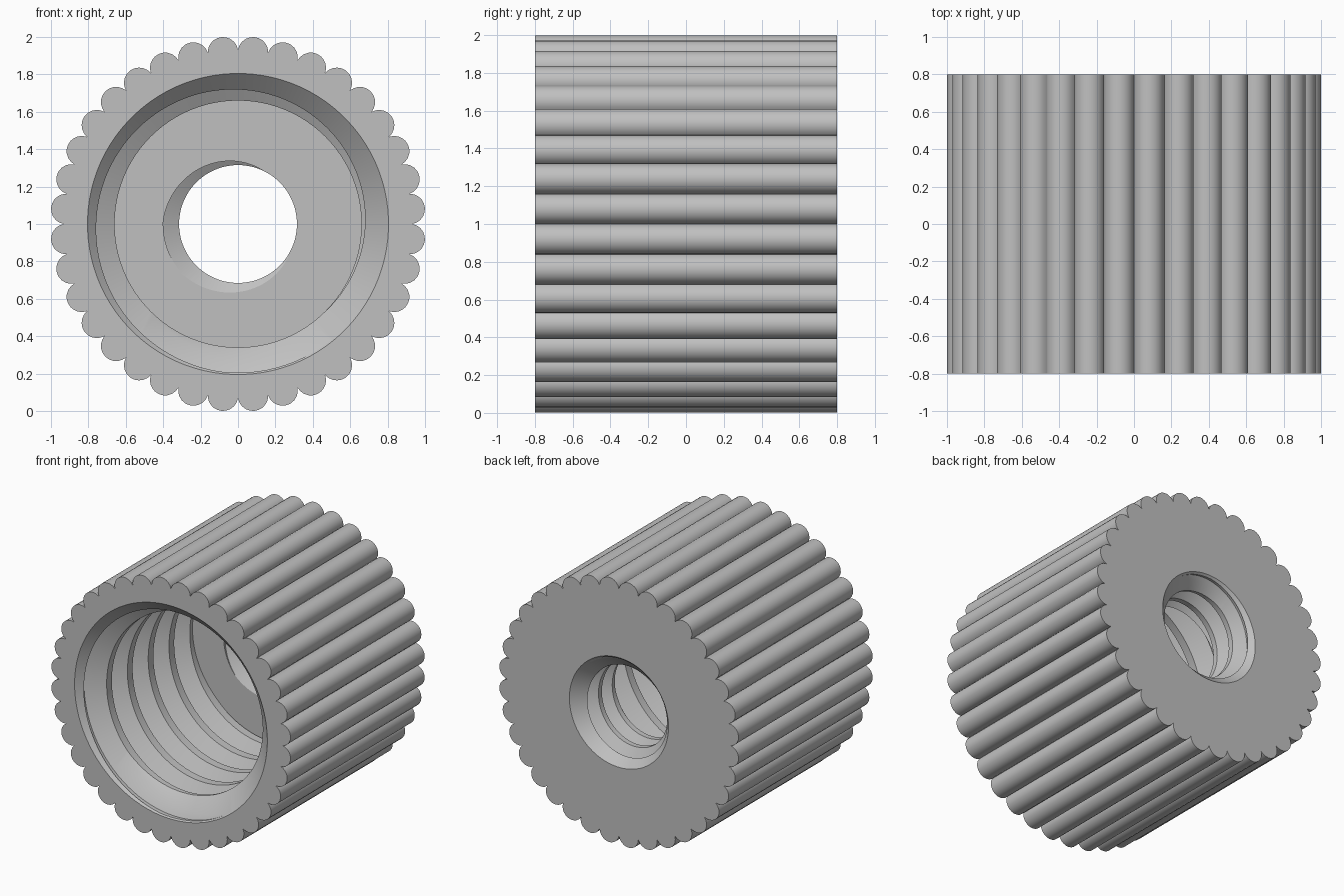
import bpy, bmesh
from math import sin, cos, asin, acos, pi, radians, tau

cube = bpy.data.objects.get("Cube")
if cube:
    bpy.data.objects.remove(cube, do_unlink=True)

FRONT = -0.8      # y of the front face; depths are measured back from it
LENGTH = 1.6
SHOULDER = 1.2    # depth of the step between the two bores
SEGMENTS = 96

grey = bpy.data.materials.new("plain_grey")
grey.use_nodes = True
grey.diffuse_color = (0.53, 0.53, 0.53, 1)
grey.node_tree.nodes["Principled BSDF"].inputs["Base Color"].default_value = grey.diffuse_color


def point(radius, angle, depth):
    return (radius * cos(angle), FRONT + depth, 1 + radius * sin(angle))


def finish(bm, name):
    bmesh.ops.remove_doubles(bm, verts=bm.verts, dist=1e-5)
    bmesh.ops.recalc_face_normals(bm, faces=bm.faces)
    mesh = bpy.data.meshes.new(name)
    bm.to_mesh(mesh)
    bm.free()
    mesh.materials.append(grey)
    obj = bpy.data.objects.new(name, mesh)
    bpy.context.collection.objects.link(obj)
    return obj


def ribbed_body(ribs=36, centre=0.9215, rib=0.0815, steps=10):
    """Cylinder whose outline is a ring of round ribs, extruded front to back."""
    half = pi / ribs
    reach = pi / 2 + half - acos(centre * sin(half) / rib)
    bm = bmesh.new()
    ring = []
    for i in range(ribs):
        a = (2 * i + 1) * half
        for j in range(steps):
            b = a + reach * (2 * j / steps - 1)
            x = centre * cos(a) + rib * cos(b)
            z = centre * sin(a) + rib * sin(b)
            ring.append(bm.verts.new((x, FRONT, 1 + z)))
    face = bm.faces.new(ring)
    new = bmesh.ops.extrude_face_region(bm, geom=[face])["geom"]
    moved = [v for v in new if isinstance(v, bmesh.types.BMVert)]
    bmesh.ops.translate(bm, verts=moved, vec=(0, LENGTH, 0))
    return finish(bm, "knurled_body")


def cone_cutter(name, d0, r0, d1, r1):
    bm = bmesh.new()
    rings = [[bm.verts.new(point(r, tau * (j + 0.5) / SEGMENTS, d)) for j in range(SEGMENTS)]
             for d, r in ((d0, r0), (d1, r1))]
    for j in range(SEGMENTS):
        k = (j + 1) % SEGMENTS
        bm.faces.new((rings[0][j], rings[0][k], rings[1][k], rings[1][j]))
    for ring in rings:
        bm.faces.new(ring)
    return finish(bm, name)


def thread_cutter(name, minor, major, pitch, d0, d1, start, start_angle):
    """Right-hand threaded rod; the groove begins at depth start at start_angle."""
    knots = ((0, minor), (5 / 16, major), (7 / 16, major), (3 / 4, minor), (1, minor))

    def radius(f):
        f %= 1
        for (a, ra), (b, rb) in zip(knots, knots[1:]):
            if f <= b:
                return ra + (rb - ra) * (f - a) / (b - a)

    first = int((d0 - start) / pitch) - 4
    last = int((d1 - start) / pitch) + 4
    rows = [n + k[0] for n in range(first, last) for k in knots[:-1]]
    bm = bmesh.new()
    cols = []
    for j in range(SEGMENTS):
        angle = tau * j / SEGMENTS
        base = start + pitch * (start_angle - angle) / tau
        col = []
        for f in rows:
            d = min(max(base + pitch * f, d0), d1)
            r = radius(round((d - base) / pitch, 7))
            col.append(bm.verts.new(point(r, angle, d)))
        cols.append(col)
    # Each turn joins the last column to the first one, one pitch along
    for j in range(SEGMENTS):
        wrap = 4 if j == SEGMENTS - 1 else 0
        here, there = cols[j], cols[(j + 1) % SEGMENTS]
        for i in range(wrap, len(rows) - 1):
            bm.faces.new((here[i], here[i + 1], there[i + 1 - wrap], there[i - wrap]))
    for end in (0, -1):
        bm.faces.new([c[end] for c in cols])
    bmesh.ops.dissolve_degenerate(bm, dist=1e-6, edges=bm.edges)
    return finish(bm, name)


body = ribbed_body()

# Large threaded socket, small threaded hole, and a chamfer at each mouth
small_pitch = 0.164
cutters = [
    thread_cutter("large_bore", 0.66, 0.795, 0.248, -0.1, SHOULDER, 0.145, radians(-45)),
    cone_cutter("front_chamfer", -0.05, 0.855, 0.25, 0.555),
    thread_cutter("small_bore", 0.315, 0.40, small_pitch, SHOULDER - 0.1, LENGTH + 0.1,
                  SHOULDER - 0.375 * small_pitch, radians(200)),
    cone_cutter("back_chamfer", LENGTH - 0.15, 0.264, LENGTH + 0.05, 0.464),
]
bpy.context.view_layer.objects.active = body
for cutter in cutters:
    cutter.hide_render = True
    mod = body.modifiers.new(cutter.name, "BOOLEAN")
    mod.operation = "DIFFERENCE"
    mod.solver = "EXACT"
    mod.object = cutter
    bpy.ops.object.modifier_apply(modifier=mod.name)
for cutter in cutters:
    bpy.data.objects.remove(cutter, do_unlink=True)

bpy.ops.object.select_all(action="DESELECT")
body.select_set(True)
bpy.ops.object.shade_smooth_by_angle(angle=radians(28))
